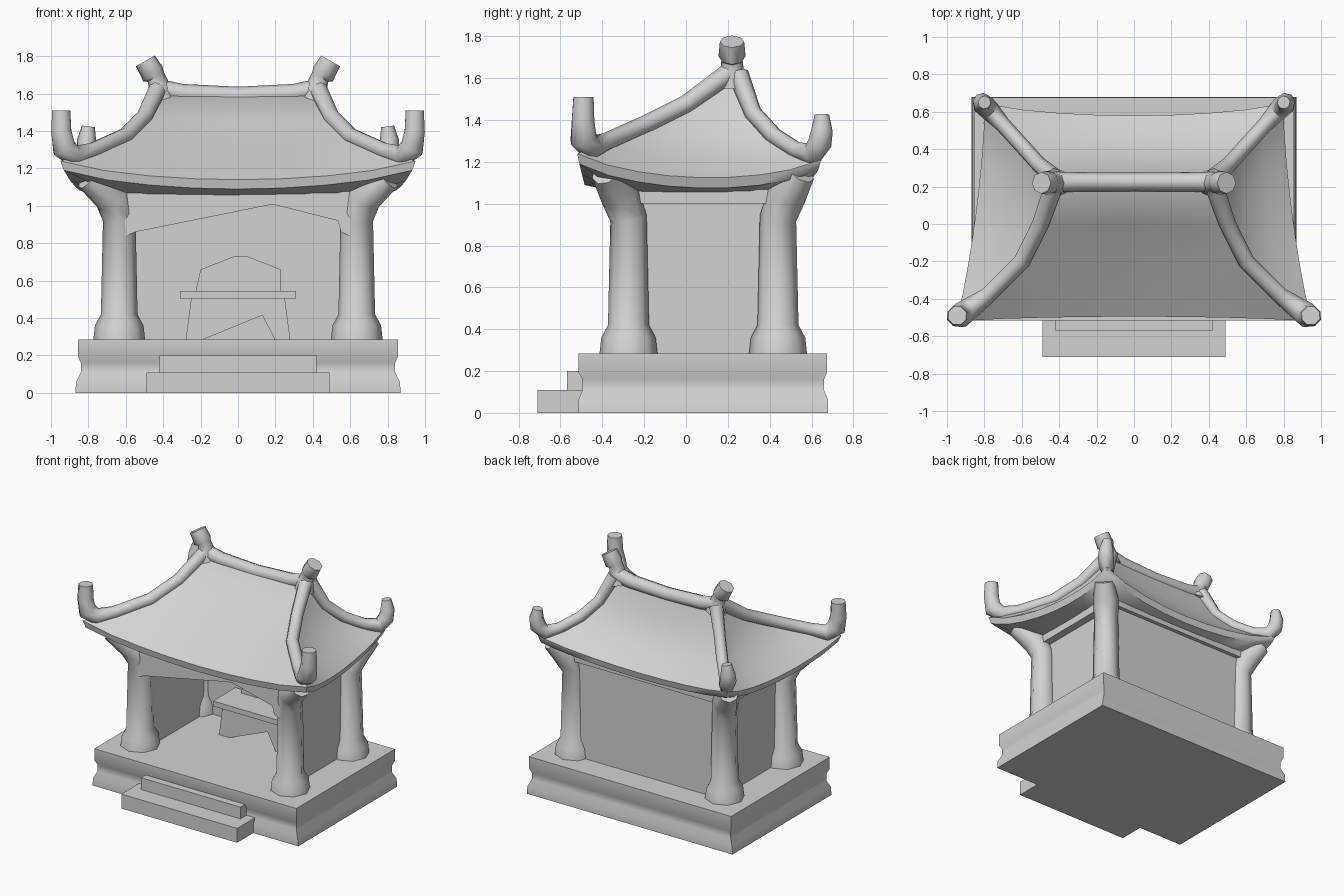
import bpy, bmesh, math
from mathutils import Vector

if "Cube" in bpy.data.objects:
    bpy.data.objects.remove(bpy.data.objects["Cube"])

mat = bpy.data.materials.new("stone grey")
mat.diffuse_color = (0.65, 0.65, 0.65, 1)
mat.use_nodes = True
mat.node_tree.nodes["Principled BSDF"].inputs["Base Color"].default_value = mat.diffuse_color


def finish(ob, angle=40):
    bpy.ops.object.select_all(action='DESELECT')
    ob.select_set(True)
    bpy.context.view_layer.objects.active = ob
    ob.data.materials.clear()
    ob.data.materials.append(mat)
    bpy.ops.object.shade_smooth_by_angle(angle=math.radians(angle))
    return ob


def loft(name, rings, angle=40):
    """Skin closed rings of equal length, capping both ends."""
    bm = bmesh.new()
    vs = [[bm.verts.new(p) for p in r] for r in rings]
    n = len(vs[0])
    for a, b in zip(vs, vs[1:]):
        for i in range(n):
            j = (i + 1) % n
            bm.faces.new((a[i], a[j], b[j], b[i]))
    bm.faces.new(vs[0])
    bm.faces.new(vs[-1])
    bmesh.ops.triangulate(bm, faces=[f for f in bm.faces if len(f.verts) > 4])
    bmesh.ops.recalc_face_normals(bm, faces=bm.faces)
    me = bpy.data.meshes.new(name)
    bm.to_mesh(me)
    bm.free()
    ob = bpy.data.objects.new(name, me)
    bpy.context.collection.objects.link(ob)
    return finish(ob, angle)


def rect(x, y0, y1, z):
    return [(-x, y0, z), (x, y0, z), (x, y1, z), (-x, y1, z)]


def box(name, x0, x1, y0, y1, z0, z1):
    ring = lambda z: [(x0, y0, z), (x1, y0, z), (x1, y1, z), (x0, y1, z)]
    return loft(name, [ring(z0), ring(z1)])


def prism(name, outline, y0, y1):
    """Extrude an x-z outline along y."""
    return loft(name, [[(x, y, z) for x, z in outline] for y in (y0, y1)])


def tube(name, pts, sx=1):
    """Round tube along points (x, y, z, radius)."""
    cu = bpy.data.curves.new(name, 'CURVE')
    cu.dimensions = '3D'
    cu.bevel_depth = 1
    cu.bevel_resolution = 2
    cu.use_fill_caps = True
    sp = cu.splines.new('POLY')
    sp.points.add(len(pts) - 1)
    for p, (x, y, z, r) in zip(sp.points, pts):
        p.co = (x * sx, y, z, 1)
        p.radius = r
    ob = bpy.data.objects.new(name, cu)
    bpy.context.collection.objects.link(ob)
    bpy.ops.object.select_all(action='DESELECT')
    ob.select_set(True)
    bpy.context.view_layer.objects.active = ob
    bpy.ops.object.convert(target='MESH')
    return finish(bpy.context.view_layer.objects.active, 50)


# Plinth with a recessed waist, and the front steps
loft("plinth", [rect(.87, -.515, .68, 0), rect(.865, -.515, .68, .06),
                rect(.84, -.495, .66, .11), rect(.84, -.495, .66, .16),
                rect(.855, -.515, .675, .195), rect(.855, -.515, .675, .285)], 30)
box("lower_step", -.49, .49, -.71, -.45, 0, .11)
box("upper_step", -.42, .42, -.57, -.45, 0, .2)

# Columns flaring into brackets under the eaves
for s in (1, -1):
    side = "right" if s > 0 else "left"
    for name, y, out in (("front", -.275, -1), ("back", .44, 1)):
        dx = .17 if out < 0 else .11
        tube(f"{name}_{side}_column",
             [(.635, y, .27, .14), (.635, y, .36, .13), (.635, y, .42, .098),
              (.635, y, .93, .088), (.67, y + out * .04, 1.04, .095),
              (.635 + dx, y + out * .11, 1.15, .07)], s)
    # Side wall and its beam
    a, b = sorted((s * .56, s * .62))
    box(f"{side}_wall", a, b, -.27, .44, .27, 1.08)
    a, b = sorted((s * .56, s * .68))
    box(f"{side}_beam", a, b, -.3, .47, 1.0, 1.1)

box("back_wall", -.62, .62, .42, .48, .27, 1.08)
box("back_beam", -.64, .64, .42, .51, 1.02, 1.1)

# Front lintel with curved corner braces
half = [(.64, 1.1), (.64, .82), (.55, .86), (.535, .92), (.43, .985), (.2, 1.005)]
prism("front_lintel", half + [(-x, z) for x, z in reversed(half)], -.35, -.22)

# Hip lines from eave corner to ridge: front and back
front_hip = [(.95, -.52, 1.24), (.78, -.38, 1.29), (.60, -.2, 1.37),
             (.50, 0, 1.47), (.42, .2, 1.60)]
back_hip = [(.80, .645, 1.21), (.70, .53, 1.25), (.60, .42, 1.32),
            (.51, .32, 1.43), (.43, .25, 1.60)]


def roof_ring(f, b, k, n=8):
    """Ring through the four hip corners with sagging sides, k = sag amount."""
    c = [Vector(f), Vector(b), Vector((-b[0], b[1], b[2])), Vector((-f[0], f[1], f[2]))]
    inward = [Vector((-.03, 0, -.10)), Vector((0, -.065, -.09)),
              Vector((.03, 0, -.10)), Vector((0, .025, -.10))]
    ring = []
    for i in range(4):
        for j in range(n):
            u = j / n
            sag = (4 * u * (1 - u)) ** .8
            ring.append(c[i].lerp(c[(i + 1) % 4], u) + inward[i] * sag * k)
    return ring


# Roof shell with closed underside
rings = [roof_ring((.64, -.31, 1.05), (.64, .48, 1.05), 0)]
low = lambda p, d: (p[0] * .98, p[1] * .98, p[2] - d)
rings.append(roof_ring(low(front_hip[0], .05), low(back_hip[0], .05), 1))
for i, (f, b) in enumerate(zip(front_hip, back_hip)):
    rings.append(roof_ring(f, b, (1 - i / 4) ** 1.3))
loft("roof", rings, 50)

# Hip ridges ending in upturned horns, and ridge-end knobs
for s in (1, -1):
    side = "right" if s > 0 else "left"
    tube(f"front_{side}_hip_ridge",
         [(.43, .2, 1.62, .05)] +
         [(x, y, z + .005, .045) for x, y, z in front_hip[3:0:-1]] +
         [(.875, -.45, 1.265, .06), (.93, -.49, 1.31, .068),
          (.945, -.492, 1.40, .058), (.945, -.49, 1.51, .052)], s)
    tube(f"back_{side}_hip_ridge",
         [(.43, .25, 1.62, .05)] +
         [(x, y, z + .005, .042) for x, y, z in back_hip[3:0:-1]] +
         [(.77, .605, 1.235, .055), (.805, .64, 1.29, .058),
          (.81, .65, 1.35, .052), (.80, .65, 1.425, .035)], s)
    tube(f"{side}_ridge_knob",
         [(.41, .22, 1.56, .075), (.425, .22, 1.65, .055), (.44, .22, 1.69, .05),
          (.455, .22, 1.705, .065), (.495, .22, 1.775, .058)], s)

# Main ridge, dipping at the centre
tube("main_ridge", [(-.43, .225, 1.625, .055), (-.3, .225, 1.6, .052), (0, .225, 1.587, .05),
                    (.3, .225, 1.6, .052), (.43, .225, 1.625, .055)])

# Altar table with arched legs and a back panel
box("altar_top", -.31, .31, .14, .41, .505, .545)
legs = [(.25, .51), (.25, .42), (.28, .28), (.2, .28), (.18, .36), (.13, .415)]
prism("altar_legs", legs + [(-x, z) for x, z in reversed(legs)], .17, .40)
prism("altar_panel", [(-.23, .53), (.23, .53), (.23, .66), (.05, .73),
                      (-.02, .73), (-.2, .66)], .36, .43)
